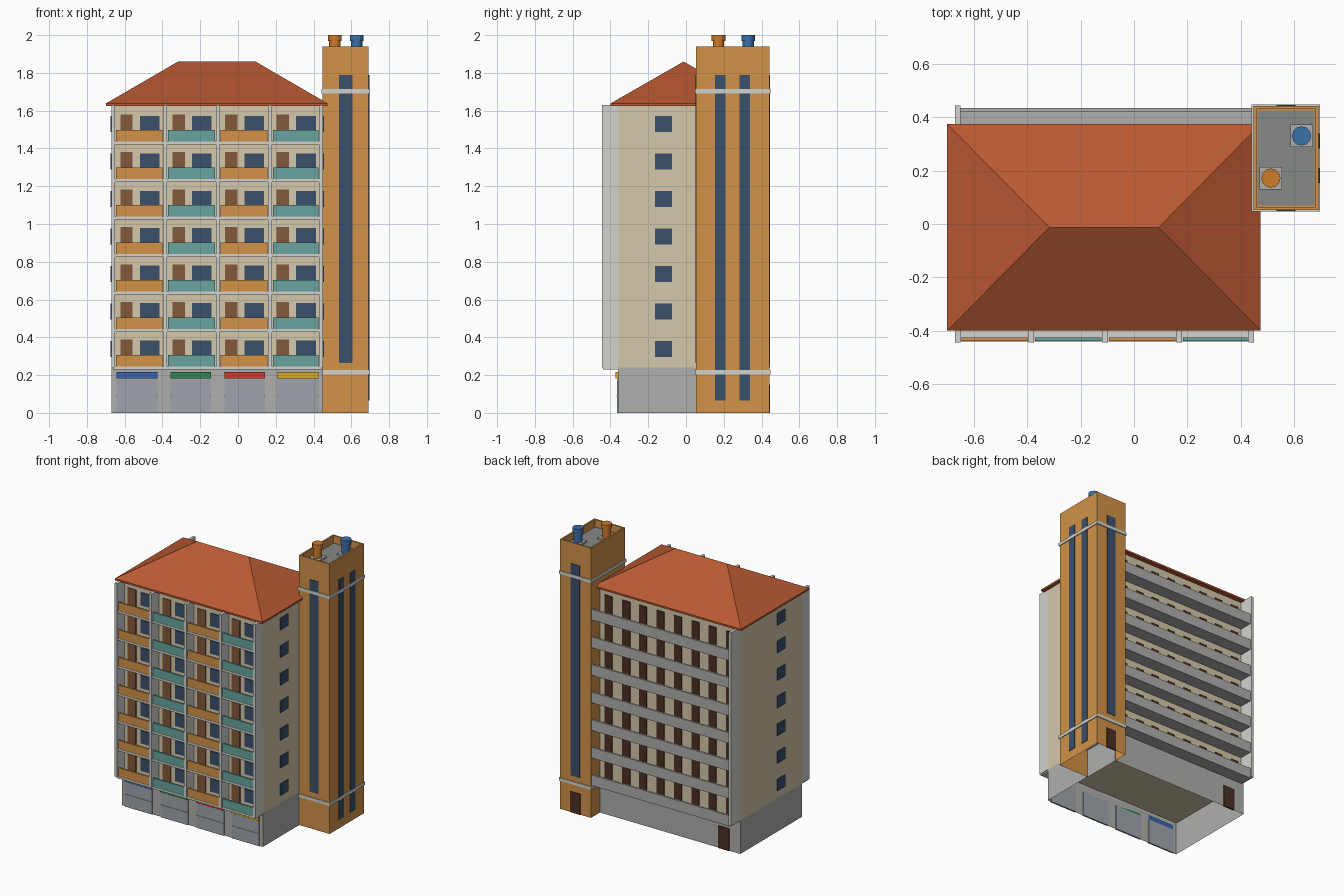
import bpy, bmesh
from mathutils import Matrix, Vector

if "Cube" in bpy.data.objects:
    bpy.data.objects.remove(bpy.data.objects["Cube"])


def mat(name, r, g, b):
    m = bpy.data.materials.new(name)
    m.diffuse_color = (r ** 2.2, g ** 2.2, b ** 2.2, 1)
    m.use_nodes = True
    m.node_tree.nodes["Principled BSDF"].inputs["Base Color"].default_value = m.diffuse_color
    return m


CREAM = mat("cream", .83, .78, .66)
CONCRETE = mat("concrete", .68, .68, .67)
TRIM = mat("trim", .82, .82, .80)
ORANGE = mat("orange", .82, .57, .29)
TEAL = mat("teal", .41, .64, .62)
TILE = mat("tile", .72, .35, .21)
GLASS = mat("glass", .24, .32, .42)
WOOD = mat("wood", .51, .35, .24)
DARK_WOOD = mat("dark wood", .30, .20, .16)
SHUTTER = mat("shutter", .62, .64, .67)
DECK = mat("deck", .52, .53, .52)
FLUE_ORANGE = mat("flue orange", .80, .48, .18)
FLUE_BLUE = mat("flue blue", .24, .44, .66)


def finish(name, bm, m):
    me = bpy.data.meshes.new(name)
    bm.to_mesh(me)
    bm.free()
    me.materials.append(m)
    ob = bpy.data.objects.new(name, me)
    bpy.context.collection.objects.link(ob)
    return ob


def add_box(bm, x0, x1, y0, y1, z0, z1):
    loc = Vector(((x0 + x1) / 2, (y0 + y1) / 2, (z0 + z1) / 2))
    size = Matrix.Diagonal((x1 - x0, y1 - y0, z1 - z0, 1))
    bmesh.ops.create_cube(bm, size=1, matrix=Matrix.Translation(loc) @ size)


def boxes(name, dims, m):
    bm = bmesh.new()
    for d in dims:
        add_box(bm, *d)
    return finish(name, bm, m)


def drop_faces(bm, test):
    bmesh.ops.delete(bm, geom=[f for f in bm.faces if test(f.normal.z)], context='FACES')


# Main dimensions
X0, X1, YF, YB = -.67, .45, -.36, .34
BASE, STEP, EAVE = .24, .1985, 1.63
FLOORS = [BASE + STEP * i for i in range(7)]
FINS = [-.66, -.385, -.1075, .17, .44]
BAYS = list(zip(FINS, FINS[1:]))

# Hollow ground floor and apartment block
bm = bmesh.new()
add_box(bm, X0, X1, YF, YB, 0, BASE)
bm.normal_update()
drop_faces(bm, lambda z: abs(z) > .5)
finish("ground_floor", bm, CONCRETE)
boxes("apartment_block", [(X0, X1, YF, YB, BASE, EAVE)], CREAM)

# Shop fronts with coloured sign boards
shutters, signs = [], []
sign_mats = [mat("blue sign", .23, .39, .66), mat("green sign", .22, .52, .32),
             mat("red sign", .78, .24, .22), mat("yellow sign", .84, .66, .18)]
for i, (a, b) in enumerate(BAYS):
    c = (a + b) / 2 + .012 * (i - 1.5) / 1.5
    shutters += [(c - .108, c + .108, YF - .006, YF + .006, 0, .178),
                 (c - .108, c + .108, YF - .009, YF, .086, .091)]
    boxes(f"shop_sign_{i + 1}", [(c - .108, c + .108, YF - .012, YF, .182, .216)], sign_mats[i])
boxes("shop_shutters", shutters, SHUTTER)

# Vertical fins: five on the front, one at the back corner
fins = [(x - .01, x + .01, -.445, YF + .005, BASE, EAVE) for x in FINS]
fins.append((X0, X0 + .02, YB - .005, .445, BASE, EAVE))
boxes("vertical_fins", fins, TRIM)

# Balconies, their doors and windows
boxes("balcony_slabs", [(X0 + .01, X1 - .005, -.44, YF, z - .01, z + .005) for z in FLOORS], TRIM)
doors, panes = [], []
rails = {0: [], 1: []}
for z in FLOORS:
    for i, (a, b) in enumerate(BAYS):
        c = (a + b) / 2
        rails[i % 2].append((a + .014, b - .014, -.438, -.426, z + .005, z + .066))
        doors.append((c - .1, c - .035, YF - .006, YF, z, z + .148))
        panes.append((c + .003, c + .107, YF - .006, YF, z + .05, z + .142))
boxes("orange_balcony_fronts", rails[0], ORANGE)
boxes("teal_balcony_fronts", rails[1], TEAL)
boxes("balcony_doors", doors, WOOD)
boxes("balcony_windows", panes, GLASS)

# End wall windows on both sides
boxes("end_windows", [(x - .006, x + .006, -.165, -.075, z + .055, z + .14)
                      for z in FLOORS for x in (X0, X1)], GLASS)

# Rear access galleries and flat doors
boxes("gallery_slabs", [(X0 + .015, X1, YB, .435, z - .01, z + .005) for z in FLOORS], CONCRETE)
boxes("gallery_parapets", [(X0 + .015, X1, .421, .435, z - .01, z + .066) for z in FLOORS], CONCRETE)
boxes("gallery_doors", [((a + b) / 2 + s - .03, (a + b) / 2 + s + .03, YB, YB + .006, z, z + .148)
                        for z in FLOORS for a, b in BAYS for s in (-.07, .07)], DARK_WOOD)
boxes("ground_back_door", [(-.585, -.495, YB - .005, YB + .006, 0, .16)], DARK_WOOD)

# Hipped roof with a thin eave
bm = bmesh.new()
corners = [(-.70, -.40), (.475, -.40), (.475, .375), (-.70, .375)]
low = [bm.verts.new((x, y, EAVE - .005)) for x, y in corners]
mid = [bm.verts.new((x, y, EAVE + .008)) for x, y in corners]
ra, rb = bm.verts.new((-.317, -.0125, 1.86)), bm.verts.new((.093, -.0125, 1.86))
bm.faces.new(low[::-1])
for i in range(4):
    j = (i + 1) % 4
    bm.faces.new((low[i], low[j], mid[j], mid[i]))
bm.faces.new((mid[0], mid[1], rb, ra))
bm.faces.new((mid[1], mid[2], rb))
bm.faces.new((mid[2], mid[3], ra, rb))
bm.faces.new((mid[3], mid[0], ra))
finish("hipped_roof", bm, TILE)

# Stair tower, open below, with a sunken top
TX0, TX1, TY0, TY1, TOP = .447, .692, .053, .442, 1.94
bm = bmesh.new()
add_box(bm, TX0, TX1, TY0, TY1, 0, TOP)
bm.normal_update()
drop_faces(bm, lambda z: z < -.5)
top = [f for f in bm.faces if f.normal.z > .5]
bmesh.ops.inset_region(bm, faces=top, thickness=.016)
ext = bmesh.ops.extrude_face_region(bm, geom=top)
bmesh.ops.translate(bm, vec=(0, 0, -.055),
                    verts=[v for v in ext["geom"] if isinstance(v, bmesh.types.BMVert)])
bmesh.ops.delete(bm, geom=[f for f in top if f.is_valid], context='FACES')
bmesh.ops.recalc_face_normals(bm, faces=bm.faces)
finish("stair_tower", bm, ORANGE)
boxes("tower_deck", [(TX0 + .016, TX1 - .016, TY0 + .016, TY1 - .016, 1.875, 1.888)], DECK)

# Tower bands, strip windows and door
boxes("tower_bands", [(TX0 - .006, TX1 + .006, TY0 - .006, TY1 + .006, z, z + .022)
                      for z in (.204, 1.692)], TRIM).hide_render = False
bands = bpy.data.objects["tower_bands"]
bm = bmesh.new()
bm.from_mesh(bands.data)
drop_faces(bm, lambda z: z < -2)
bm.to_mesh(bands.data)
bm.free()
boxes("tower_windows",
      [(.535, .605, TY0 - .004, TY0 + .004, .265, 1.79),
       (.535, .605, TY1 - .004, TY1 + .004, .265, 1.79)] +
      [(TX1 - .004, TX1 + .004, y, y + .057, .065, 1.79) for y in (.153, .283)], GLASS)
boxes("tower_door", [(.53, .61, TY1 - .004, TY1 + .004, 0, .15)], DARK_WOOD)

# Rooftop flues on square bases
for name, x, y, m in (("orange_flue", .513, .172, FLUE_ORANGE), ("blue_flue", .628, .33, FLUE_BLUE)):
    boxes(name + "_base", [(x - .042, x + .042, y - .042, y + .042, 1.885, 1.9)], CONCRETE)
    bm = bmesh.new()
    for r, z0, z1 in ((.03, 1.895, 1.97), (.036, 1.968, 2.0)):
        bmesh.ops.create_cone(bm, cap_ends=True, segments=12, radius1=r, radius2=r, depth=z1 - z0,
                              matrix=Matrix.Translation((x, y, (z0 + z1) / 2)))
    finish(name, bm, m)
